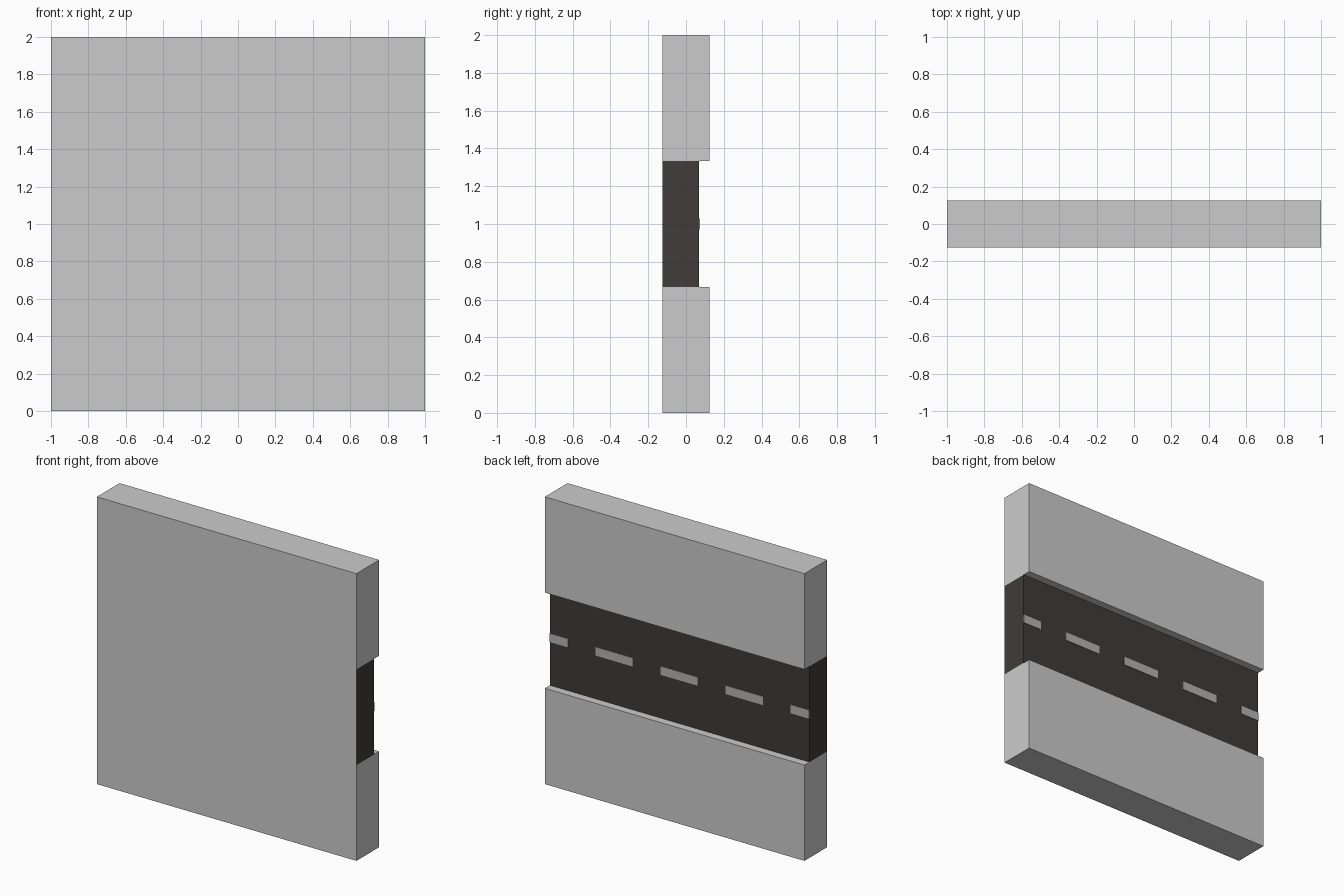
import bpy, bmesh

if "Cube" in bpy.data.objects:
    bpy.data.objects.remove(bpy.data.objects["Cube"])

FRONT, KERB_Y, ROAD_Y, PAINT_Y = -0.125, 0.125, 0.07, 0.074
ROAD_Z0, ROAD_Z1 = 0.667, 1.333


def material(name, rgb):
    m = bpy.data.materials.new(name)
    m.diffuse_color = (*rgb, 1)
    m.use_nodes = True
    m.node_tree.nodes["Principled BSDF"].inputs["Base Color"].default_value = m.diffuse_color
    return m


def add_box(bm, x, y, z, open_sides=()):
    """Box from (min, max) ranges; open_sides lists (axis, sign) faces to leave out."""
    verts = bmesh.ops.create_cube(bm, size=1)["verts"]
    faces = {f for v in verts for f in v.link_faces}
    bm.normal_update()
    drop = [f for f in faces for a, s in open_sides if f.normal[a] * s > 0.9]
    for v in verts:
        for i, (lo, hi) in enumerate((x, y, z)):
            v.co[i] = lo if v.co[i] < 0 else hi
    if drop:
        bmesh.ops.delete(bm, geom=drop, context='FACES')


def finish(name, bm, mat=None):
    mesh = bpy.data.meshes.new(name)
    bm.to_mesh(mesh)
    bm.free()
    obj = bpy.data.objects.new(name, mesh)
    bpy.context.collection.objects.link(obj)
    if mat:
        mesh.materials.append(mat)
    return obj


asphalt = material("asphalt", (0.05, 0.045, 0.043))
paint = material("road_paint", (0.45, 0.45, 0.43))

# Plain underside sheet closing the whole front
bm = bmesh.new()
corners = [(-1, 0), (1, 0), (1, 2), (-1, 2)]
bm.faces.new([bm.verts.new((x, FRONT, z)) for x, z in corners])
finish("underside", bm)

# Raised pavements either side of the road
for name, z in (("lower_pavement", (0, ROAD_Z0)), ("upper_pavement", (ROAD_Z1, 2))):
    bm = bmesh.new()
    add_box(bm, (-1, 1), (FRONT, KERB_Y), z, [(1, -1)])
    finish(name, bm)

# Sunken road bed
bm = bmesh.new()
add_box(bm, (-1, 1), (FRONT, ROAD_Y), (ROAD_Z0, ROAD_Z1), [(1, -1), (2, 1), (2, -1)])
finish("road", bm, asphalt)

# Dashed centre line, half dashes at both ends
bm = bmesh.new()
for i in range(-2, 3):
    c = i * 0.5
    add_box(bm, (max(c - 0.144, -1), min(c + 0.144, 1)), (ROAD_Y, PAINT_Y),
            (0.97, 1.03), [(1, -1)])
finish("centre_line", bm, paint)
